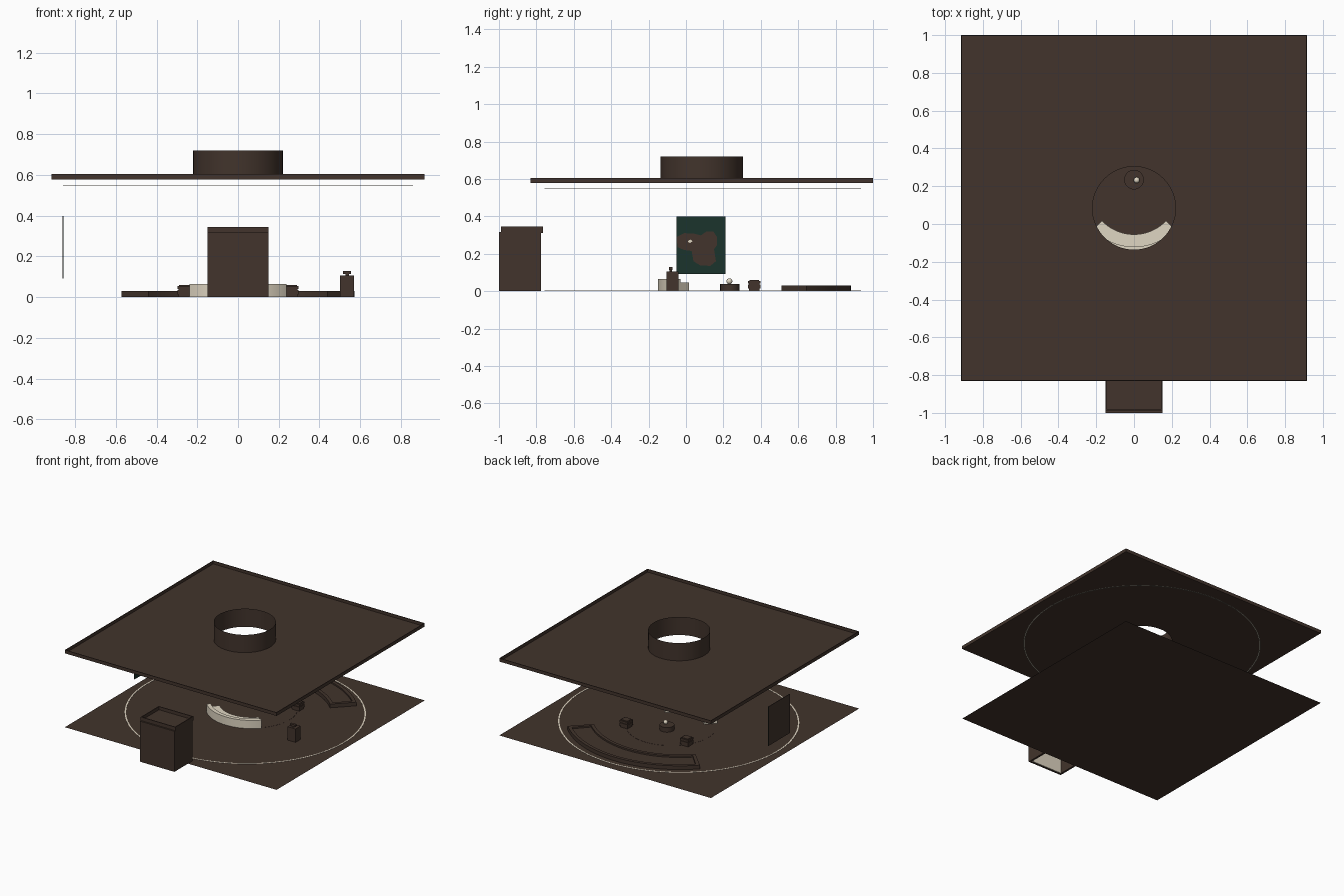
import bpy, bmesh, math

if "Cube" in bpy.data.objects:
    bpy.data.objects.remove(bpy.data.objects["Cube"], do_unlink=True)

ROOM_Y = 0.084      # middle of the room
HALL_Y = 0.072      # centre of the curved planter
SEAT_Y = 0.18       # centre of the seating group
HALF = 0.916        # half width of floor and ceiling


def material(name, rgb):
    m = bpy.data.materials.new(name)
    m.use_nodes = True
    m.diffuse_color = (*rgb, 1)
    m.node_tree.nodes["Principled BSDF"].inputs["Base Color"].default_value = (*rgb, 1)
    return m


BROWN = material("dark brown", (0.054, 0.034, 0.025))
BEIGE = material("warm beige", (0.74, 0.67, 0.54))
GREEN = material("deep green", (0.011, 0.033, 0.025))


def finish(name, bm, mat, smooth=False):
    bmesh.ops.recalc_face_normals(bm, faces=bm.faces)
    me = bpy.data.meshes.new(name)
    bm.to_mesh(me)
    bm.free()
    ob = bpy.data.objects.new(name, me)
    bpy.context.collection.objects.link(ob)
    me.materials.append(mat)
    if smooth:
        bpy.ops.object.select_all(action="DESELECT")
        ob.select_set(True)
        bpy.context.view_layer.objects.active = ob
        bpy.ops.object.shade_smooth_by_angle(angle=math.radians(35))
    return ob


def box(name, x, y, z, mat=BROWN):
    bm = bmesh.new()
    bmesh.ops.create_cube(bm, size=1)
    for v in bm.verts:
        v.co = [lo + (c + 0.5) * (hi - lo) for c, (lo, hi) in zip(v.co, (x, y, z))]
    return finish(name, bm, mat)


def rim(name, x, y, z, t):
    """Four thin upright walls around a rectangle."""
    box(name + "_front", x, (y[0], y[0] + t), z)
    box(name + "_back", x, (y[1] - t, y[1]), z)
    box(name + "_left", (x[1] - t, x[1]), (y[0] + t, y[1] - t), z)
    box(name + "_right", (x[0], x[0] + t), (y[0] + t, y[1] - t), z)


def cylinder(name, centre, r, z, mat=BROWN, caps=True, segments=64):
    bm = bmesh.new()
    bmesh.ops.create_cone(bm, cap_ends=caps, segments=segments, radius1=r,
                          radius2=r, depth=z[1] - z[0])
    bmesh.ops.translate(bm, verts=bm.verts, vec=(*centre, sum(z) / 2))
    return finish(name, bm, mat, True)


def arc_block(name, cy, r, z, angles, mat=BROWN, steps=40, squash=1.0):
    """Rectangular section swept about the vertical axis at (0, cy)."""
    bm = bmesh.new()
    section = [(r[0], z[0]), (r[1], z[0]), (r[1], z[1]), (r[0], z[1])]
    full = angles[1] - angles[0] >= 360
    rows = []
    for i in range(steps if full else steps + 1):
        a = math.radians(angles[0] + (angles[1] - angles[0]) * i / steps)
        rows.append([bm.verts.new((q * math.cos(a), cy + squash * q * math.sin(a), h))
                     for q, h in section])
    for i in range(steps):
        a, b = rows[i], rows[(i + 1) % len(rows)]
        for k in range(4):
            n = (k + 1) % 4
            bm.faces.new((a[k], a[n], b[n], b[k]))
    if not full:
        bm.faces.new(rows[0])
        bm.faces.new(rows[-1])
    return finish(name, bm, mat, True)


def side_plate(name, points, x, mat):
    """Thin plate in the y-z plane, facing +x."""
    bm = bmesh.new()
    face = bm.faces.new([bm.verts.new((x, y, z)) for y, z in points])
    out = bmesh.ops.extrude_face_region(bm, geom=[face])["geom"]
    moved = [g for g in out if isinstance(g, bmesh.types.BMVert)]
    bmesh.ops.translate(bm, verts=moved, vec=(0.001, 0, 0))
    return finish(name, bm, mat)


# Floor sheet
bm = bmesh.new()
bmesh.ops.create_grid(bm, x_segments=1, y_segments=1, size=HALF)
bmesh.ops.translate(bm, verts=bm.verts, vec=(0, ROOM_Y, 0))
finish("floor", bm, BROWN)

# Ceiling: thin tray with a raised lip and a round opening
span_x, span_y = (-HALF, HALF), (ROOM_Y - HALF, ROOM_Y + HALF)
ceiling = box("ceiling", span_x, span_y, (0.578, 0.581))
cutter = cylinder("opening_cutter", (0, ROOM_Y), 0.22, (0.5, 0.7))
cutter.hide_render = True
cutter.hide_viewport = True
cut = ceiling.modifiers.new("opening", "BOOLEAN")
cut.operation = "DIFFERENCE"
cut.solver = "EXACT"
cut.object = cutter
rim("ceiling_lip", span_x, span_y, (0.581, 0.604), 0.005)
cylinder("skylight_drum", (0, ROOM_Y), 0.22, (0.578, 0.72), caps=False)

# Thin light rings on the floor and under the ceiling
for name, z in (("floor_ring", 0.002), ("ceiling_ring", 0.549)):
    arc_block(name, ROOM_Y + 0.006, (0.850, 0.860), (z, z + 0.0015), (0, 360), BEIGE,
              96, 0.983)

# Rug under the seating
cylinder("rug", (0, SEAT_Y), 0.32, (0.0005, 0.0015))

# Curved sofa: low seat with a higher outer back
arc_block("sofa_seat", SEAT_Y, (0.235, 0.30), (0.001, 0.045), (-136, -44), BEIGE)
arc_block("sofa_back", SEAT_Y, (0.30, 0.33), (0.001, 0.065), (-136, -44), BEIGE)

# Round table with a ball
cylinder("round_table", (0, 0.235), 0.052, (0.001, 0.038), segments=40)
bm = bmesh.new()
bmesh.ops.create_uvsphere(bm, u_segments=24, v_segments=12, radius=0.016)
bmesh.ops.translate(bm, verts=bm.verts, vec=(0.014, 0.232, 0.053))
finish("table_ball", bm, BEIGE, True)

# Pair of stools built from stacked cushions
for side, x in (("left", 0.262), ("right", -0.262)):
    for part, h, z in (("base", 0.031, (0.001, 0.014)), ("body", 0.036, (0.014, 0.036)),
                       ("gap", 0.031, (0.036, 0.041)), ("cushion", 0.036, (0.041, 0.055)),
                       ("top", 0.028, (0.055, 0.06))):
        box(f"{side}_stool_{part}", (x - h, x + h), (0.368 - h, 0.362 + h), z)

# Curved planter with a raised rim and a sunken bed
planter = (
    ("planter_bed", (0.64, 0.79), 0.018, (47, 133)),
    ("planter_inner_rim", (0.62, 0.645), 0.03, (45, 135)),
    ("planter_outer_rim", (0.785, 0.81), 0.03, (45, 135)),
    ("planter_left_end", (0.645, 0.785), 0.03, (45, 47)),
    ("planter_right_end", (0.645, 0.785), 0.03, (133, 135)),
)
for name, r, top, angles in planter:
    arc_block(name, HALL_Y, r, (0.001, top), angles)

# Kiosk with a small screen on a neck
box("kiosk_body", (0.502, 0.57), (-0.103, -0.04), (0, 0.105))
box("kiosk_neck", (0.528, 0.544), (-0.088, -0.075), (0.105, 0.115))
box("kiosk_screen", (0.515, 0.556), (-0.092, -0.072), (0.113, 0.128))

# Reception desk: hollow body, pale front lining, thin-lipped tray top
box("desk_front", (-0.15, 0.15), (-1.0, -0.985), (0, 0.317))
box("desk_front_lining", (-0.135, 0.135), (-0.985, -0.98), (0.002, 0.30), BEIGE)
for side, s in (("left", 1), ("right", -1)):
    box(f"desk_{side}_side", sorted((s * 0.135, s * 0.15)), (-0.985, -0.775), (0, 0.317))
box("desk_top", (-0.15, 0.15), (-0.985, -0.765), (0.312, 0.32))
rim("desk_lip", (-0.15, 0.15), (-0.988, -0.765), (0.317, 0.345), 0.006)

# Hanging wall picture with a painted shape
box("picture_back", (-0.862, -0.859), (-0.052, 0.21), (0.092, 0.398))
side_plate("picture_field", [(-0.052, 0.092), (0.21, 0.092), (0.21, 0.398), (-0.052, 0.398)],
           -0.859, GREEN)
side_plate("picture_shape", [
    (-0.05, 0.29), (-0.01, 0.31), (0.04, 0.308), (0.08, 0.298), (0.11, 0.32),
    (0.145, 0.32), (0.165, 0.29), (0.165, 0.245), (0.15, 0.225), (0.16, 0.16),
    (0.13, 0.135), (0.075, 0.138), (0.04, 0.16), (0.03, 0.215), (-0.01, 0.22),
    (-0.045, 0.235)], -0.858, BROWN)
side_plate("picture_spot", [(0.008, 0.265), (0.022, 0.256), (0.035, 0.268), (0.022, 0.276)],
           -0.857, BEIGE)
